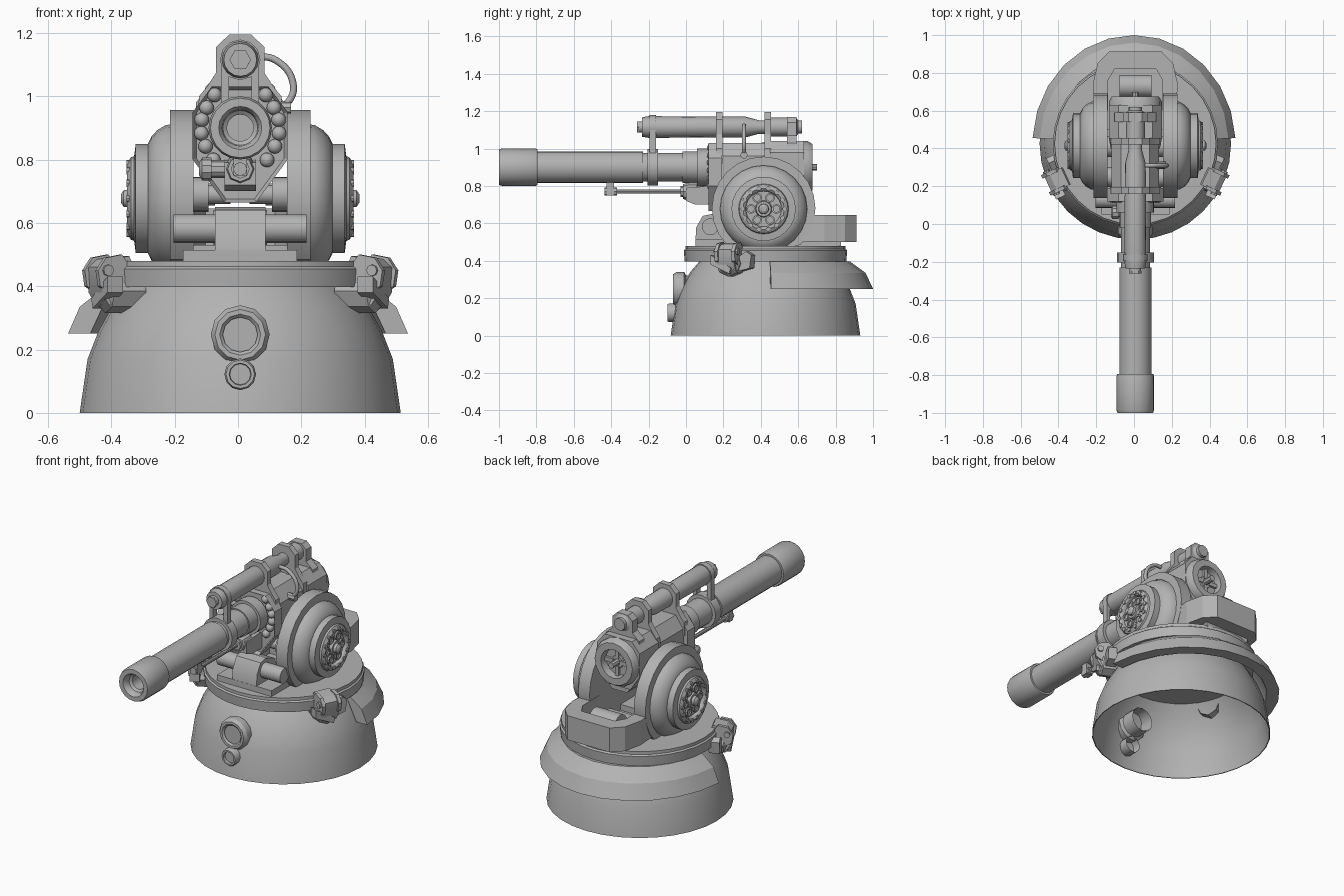
import bpy, bmesh
from math import radians, sin, cos, pi
from mathutils import Vector, Matrix

if "Cube" in bpy.data.objects:
    bpy.data.objects.remove(bpy.data.objects["Cube"])

steel = bpy.data.materials.new("grey_steel")
steel.use_nodes = True
GREY = (0.45, 0.45, 0.45, 1)
steel.diffuse_color = GREY
steel.node_tree.nodes["Principled BSDF"].inputs["Base Color"].default_value = GREY
X, Y, Z = Vector((1, 0, 0)), Vector((0, 1, 0)), Vector((0, 0, 1))
CX = 0.007    # small sideways offset of the gun and base
CY = 0.425    # turntable centre on y
BORE = 0.9    # barrel axis height


def finish(name, bm, matrix=Matrix(), smooth=30):
    bmesh.ops.remove_doubles(bm, verts=bm.verts, dist=1e-5)
    bmesh.ops.recalc_face_normals(bm, faces=bm.faces)
    bm.transform(Matrix.Translation((CX, 0, 0)) @ matrix)
    me = bpy.data.meshes.new(name)
    bm.to_mesh(me)
    bm.free()
    me.materials.append(steel)
    ob = bpy.data.objects.new(name, me)
    bpy.context.collection.objects.link(ob)
    if smooth:
        bpy.ops.object.select_all(action='DESELECT')
        ob.select_set(True)
        bpy.context.view_layer.objects.active = ob
        bpy.ops.object.shade_smooth_by_angle(angle=radians(smooth))
    return ob


def lathe(name, profile, axis, origin, seg=24, matrix=Matrix(), smooth=32):
    """Turn (along, radius) points about an axis."""
    bm = bmesh.new()
    vs = [bm.verts.new((r, 0, h)) for h, r in profile]
    es = [bm.edges.new(p) for p in zip(vs, vs[1:])]
    bmesh.ops.spin(bm, geom=vs + es, cent=(0, 0, 0), axis=Z, angle=2 * pi, steps=seg)
    m = Matrix.Translation(origin) @ Z.rotation_difference(axis).to_matrix().to_4x4()
    return finish(name, bm, matrix @ m, smooth)


def rod(name, axis, origin, a, b, r, seg=16, matrix=Matrix()):
    return lathe(name, [(a, 0), (a, r), (b, r), (b, 0)], axis, origin, seg, matrix)


def prism(name, pts, axis, a, b, matrix=Matrix(), inset=0, smooth=30):
    """Extrude an outline along x, y or z; inset sinks the first face."""
    place = {'x': lambda p, t: (t, p[0], p[1]), 'y': lambda p, t: (p[0], t, p[1]),
             'z': lambda p, t: (p[0], p[1], t)}[axis]
    bm = bmesh.new()
    lo = [bm.verts.new(place(p, a)) for p in pts]
    hi = [bm.verts.new(place(p, b)) for p in pts]
    first = bm.faces.new(lo)
    bm.faces.new(hi)
    for i in range(len(pts)):
        j = (i + 1) % len(pts)
        bm.faces.new((lo[i], lo[j], hi[j], hi[i]))
    bmesh.ops.recalc_face_normals(bm, faces=bm.faces)
    if inset:
        bmesh.ops.inset_region(bm, faces=[first], thickness=inset, depth=-inset * 2)
    return finish(name, bm, matrix, smooth)


def box(name, x, y, z, matrix=Matrix()):
    pts = [(x[0], y[0]), (x[1], y[0]), (x[1], y[1]), (x[0], y[1])]
    return prism(name, pts, 'z', z[0], z[1], matrix, smooth=0)


def both(half):
    """Close a half outline by mirroring it over the middle."""
    return half + [(-x, z) for x, z in reversed(half)]


# Thin hollow base bowl and turntable
lathe("base_bowl", [(0, .507), (.17, .482), (.26, .447), (.34, .402), (.4, .35), (.4, .345),
                    (.338, .397), (.258, .442), (.17, .477), (0, .502), (0, .507)], Z, (0, CY, 0), 32)
lathe("turntable", [(.397, 0), (.397, .432), (.455, .437), (.462, .428), (.48, .428), (.48, 0)],
      Z, (0, CY, 0), 32)

# Rear skirt: sloping profile swept round the back half, ends capped
bm = bmesh.new()
vs = [bm.verts.new((r, 0, z)) for r, z in
      [(.5, .25), (.575, .25), (.535, .335), (.515, .35), (.45, .397), (.42, .397), (.445, .36)]]
es = [bm.edges.new((v, vs[i - 1])) for i, v in enumerate(vs)]
bmesh.ops.spin(bm, geom=vs + es, cent=(0, 0, 0), axis=Z, angle=radians(174), steps=12)
bmesh.ops.holes_fill(bm, edges=[e for e in bm.edges if e.is_boundary], sides=0)
finish("rear_skirt", bm, Matrix.Translation((-CX, CY, 0)) @ Matrix.Diagonal((.935, 1, 1, 1))
       @ Matrix.Rotation(radians(3), 4, 'Z'), 20)

# Round ports on the front of the bowl
lathe("large_port", [(.08, .07), (-.06, .07), (-.06, .055), (-.07, .065), (-.07, .08), (-.05, .093),
                     (-.01, .093), (.0, .075), (.08, .075)], Y, (0, 0, .247), 12)
rod("large_port_glass", Y, (0, 0, .247), -.05, -.04, .07, 12)
lathe("small_port", [(0, .05), (-.09, .05), (-.1, .045), (-.1, .035), (-.085, .033), (-.085, 0)],
      Y, (0, 0, .122), 12)

# Side clamps gripping the turntable
for s in (-1, 1):
    ang = radians(-25) if s > 0 else radians(205)
    m = Matrix.Translation((0, CY, 0)) @ Matrix.Rotation(ang, 4, 'Z')
    prism("clamp_body", [(.4, .475), (.41, .495), (.48, .485), (.51, .46), (.505, .38), (.48, .34), (.4, .37)],
          'y', -.05, .05, m)
    for t in (-.05, .05):
        prism("clamp_cheek", [(.41, .46), (.44, .5), (.495, .49), (.523, .45), (.515, .4), (.45, .36)],
              'y', t - .01, t + .01, m)
    lathe("clamp_knob", [(.36, .07), (.47, .07), (.49, .05), (.49, .035), (.47, .03), (.47, 0)], X,
          (0, 0, .385), 8, m)
    prism("clamp_wedge", [(.06 * s, .345), (.12 * s, .36), (.13 * s, .43), (.1 * s, .45), (.05 * s, .42)],
          'x', .4, .46, m)
    prism("clamp_lever", [(-.05 * s, .41), (-.09 * s, .43), (-.09 * s, .38), (.02 * s, .33), (.03 * s, .36)],
          'x', .45, .505, m)
    rod("clamp_pin", Y, (.49, 0, .45), -.07, .07, .018, 8, m)

# Trunnion cheeks with spoked wheel covers
for s in (-1, 1):
    ring = [(.415 + .277 * cos(i * pi / 12), max(.475, .68 + .277 * sin(i * pi / 12))) for i in range(24)]
    prism("cheek_plate", ring, 'x', .147 * s, .222 * s)
    side, hub = X * s, (0, .415, .677)
    lathe("cheek_dome", [(.2, .236), (.235, .232), (.262, .216), (.28, .196), (.292, .172), (.292, 0)],
          side, hub, 24)
    lathe("wheel_cover", [(.28, .172), (.33, .172), (.335, .134), (.345, .13), (.358, .11), (.35, .1),
                          (.335, .095), (.335, .045), (.352, .04), (.352, .028), (.368, .026),
                          (.376, .014), (.376, 0)], side, hub, 24)
    for i in range(14):
        a = i * pi / 7
        rod("wheel_rim_bolt", side, (0, hub[1] + .112 * cos(a), hub[2] + .112 * sin(a)), .335, .359, .012, 8)
    for i in range(6):
        a = i * pi / 3
        lathe("wheel_hole_ring", [(.33, .026), (.345, .026), (.345, .017), (.337, .017)], side,
              (0, hub[1] + .068 * cos(a), hub[2] + .068 * sin(a)), 10)
    lathe("trunnion_axle", [(.08, .035), (.1, .035), (.1, .055), (.16, .055)], side, (0, .41, .69), 16)
    rod("cradle_pivot", side, (0, .25, .69), .1, .16, .053, 16)
    rod("pivot_shaft", side, (0, .25, .69), .03, .1, .03, 12)

# Front roller and its bracket
box("front_foot", (-.18, .18), (.05, .4), (.47, .515))
rod("front_roller", X, (0, .13, .582), -.21, .21, .045, 16)
prism("roller_bracket", [(.05, .5), (.055, .58), (.09, .64), (.14, .65), (.22, .62), (.28, .5)], 'x', -.08, .08)

# Rear counterweight: bevelled U-shaped wall with a roller inside
outer = [(.215, .6), (.225, .74), (.2, .85), (.14, .912)]
inner = [(-.145, .6), (-.145, .76), (-.11, .82)]
wall = both(outer) + inner + [(-x, y) for x, y in reversed(inner)]
prism("counterweight", wall, 'z', .5, .645, smooth=0)
box("counterweight_floor", (-.15, .15), (.5, .83), (.475, .53))
rod("rear_roller", X, (0, .73, .58), -.085, .085, .06, 16)

# Barrel with sleeves and muzzle
lathe("barrel", [(-.84, 0), (-.84, .042), (-.95, .042), (-.96, .055), (-.985, .058), (-1, .068), (-1, .094),
                 (-.985, .1), (-.805, .1), (-.795, .096), (-.795, .085), (-.23, .085), (-.23, .077),
                 (-.02, .077), (-.02, .084), (.06, .084), (.06, .1), (.13, .1), (.13, 0)],
      Y, (0, 0, BORE), 20)

# Cradle housing, bearing frame and breech
keel = both([(.05, .665), (.15, .8), (.15, .95), (.09, 1.03)])
prism("bearing_frame", keel, 'y', .12, .19, inset=.012, smooth=0)
prism("cradle_housing", both([(.05, .72), (.125, .81), (.125, .96), (.075, 1.03)]), 'y', .18, .62)
prism("cradle_keel", [(.0, .72), (.0, .79), (.13, .8), (.2, .72), (.2, .7), (.05, .7)], 'x', -.05, .05)
for s in (-1, 1):
    for a in (52, 31, 12, -8, -28, -50):
        r = .124 if abs(a) < 40 else .132
        bm = bmesh.new()
        bmesh.ops.create_uvsphere(bm, u_segments=12, v_segments=8, radius=.023)
        finish("bearing_ball", bm, Matrix.Translation((s * r * cos(radians(a)), .135, BORE + r * sin(radians(a)))))
lathe("breech", [(.4, .13), (.45, .14), (.65, .14), (.675, .125), (.675, .085), (.62, .08), (.62, .04),
                 (.64, .035), (.64, 0)], Y, (0, 0, BORE), 16)
rod("breech_bolt", Y, (0, 0, BORE), .62, .7, .018, 8)
for i in range(4):
    box("breech_spoke", (-.012, .012), (.62, .645), (.02, .085),
        Matrix.Translation((0, 0, BORE)) @ Matrix.Rotation(i * pi / 2, 4, 'Y'))
prism("breech_block", both([(.08, .75), (.14, .84), (.14, .98), (.09, 1.04)]), 'y', .45, .63)

# Recoil cylinder above the barrel, with its clamps
top = 1.115
lathe("recoil_cylinder", [(-.255, 0), (-.255, .03), (-.235, .03), (-.235, .052), (-.2, .058), (.32, .055),
                          (.39, .036), (.43, .036), (.43, .05), (.59, .05), (.6, .035), (.62, .035), (.62, 0)],
      Y, (0, 0, top), 16)
saddle = both([(.135, .92), (.13, 1.0), (.105, 1.03), (.076, 1.075), (.076, 1.155), (.035, 1.195)])
for y0, y1 in ((.16, .195), (.42, .455)):
    prism("recoil_saddle", saddle, 'y', y0, y1)
prism("rear_saddle", both([(.12, .95), (.11, 1.03), (.065, 1.07), (.065, 1.14), (.035, 1.168)]), 'y', .54, .59)
rod("barrel_band", Y, (0, 0, BORE), -.205, -.15, .098, 16)
rod("recoil_band", Y, (0, 0, top), -.195, -.16, .064, 12)
for s in (-1, 1):
    box("band_strut", (.06 * s, .035 * s), (-.195, -.16), (.95, 1.12))
rod("recoil_end_nut", Y, (0, 0, top), -.262, -.25, .034, 6)

# Lower push rod
rod("push_rod", Y, (0, 0, .77), -.41, .02, .012, 10)
rod("push_rod_sleeve", Y, (0, 0, .77), -.03, .1, .03, 8)
lathe("push_rod_collar", [(-.015, 0), (-.015, .04), (.02, .05), (.06, .05)], Y, (0, 0, .77), 8)
box("push_rod_lug", (-.022, .022), (-.425, -.385), (.75, .825))
rod("push_rod_nut", Y, (0, 0, .77), -.435, -.37, .022, 8)
lathe("side_valve", [(.02, .028), (.09, .028), (.09, .036), (.12, .036), (.13, .02), (.13, 0)], -X, (0, .06, .77), 10)

# Curved hose on the left side
cu = bpy.data.curves.new("hose", 'CURVE')
cu.dimensions, cu.bevel_depth, cu.bevel_resolution = '3D', .011, 2
sp = cu.splines.new('BEZIER')
path = [(.04, 1.125), (.11, 1.115), (.167, 1.04), (.15, .98), (.11, .96)]
sp.bezier_points.add(len(path) - 1)
for p, (x, z) in zip(sp.bezier_points, path):
    p.co = (x + CX, .31, z)
    p.handle_left_type = p.handle_right_type = 'AUTO'
cu.materials.append(steel)
hose = bpy.data.objects.new("hose", cu)
bpy.context.collection.objects.link(hose)
bpy.ops.object.select_all(action='DESELECT')
hose.select_set(True)
bpy.context.view_layer.objects.active = hose
bpy.ops.object.convert(target='MESH')
rod("hose_fitting", X, (0, .31, .965), .1, .16, .02, 8)
